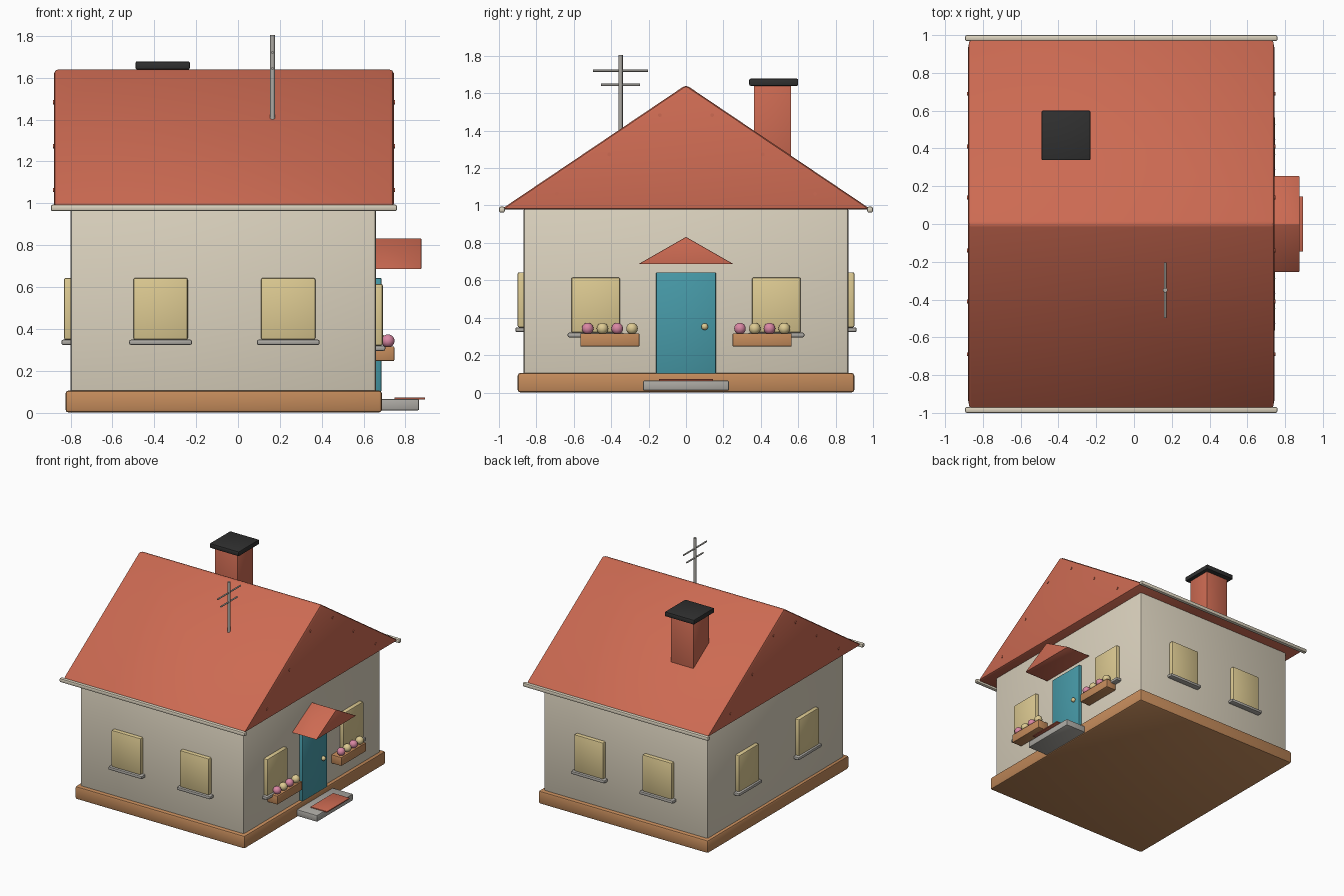
import bpy, bmesh, math
from mathutils import Matrix, Vector

if "Cube" in bpy.data.objects:
    bpy.data.objects.remove(bpy.data.objects["Cube"])


def material(name, r, g, b):
    lin = [((c / 255 + 0.055) / 1.055) ** 2.4 for c in (r, g, b)]
    m = bpy.data.materials.new(name)
    m.diffuse_color = (*lin, 1)
    m.use_nodes = True
    m.node_tree.nodes["Principled BSDF"].inputs["Base Color"].default_value = m.diffuse_color
    return m


RED = material("roof red", 204, 106, 82)
WALL = material("plaster cream", 219, 210, 190)
GLASS = material("window tan", 221, 202, 146)
TEAL = material("door teal", 71, 154, 168)
WOOD = material("warm wood", 196, 139, 91)
GREY = material("stone grey", 172, 169, 163)
BLACK = material("cap black", 48, 48, 48)
PINK = material("flower pink", 217, 135, 163)


def finish(name, bm, mat, bevel=0, segments=2):
    bmesh.ops.recalc_face_normals(bm, faces=bm.faces)
    if bevel:
        bmesh.ops.bevel(bm, geom=bm.edges[:], offset=bevel, segments=segments,
                        profile=0.5, affect='EDGES', clamp_overlap=True)
    me = bpy.data.meshes.new(name)
    bm.to_mesh(me)
    bm.free()
    me.materials.append(mat)
    ob = bpy.data.objects.new(name, me)
    bpy.context.collection.objects.link(ob)
    bpy.ops.object.select_all(action='DESELECT')
    ob.select_set(True)
    bpy.context.view_layer.objects.active = ob
    bpy.ops.object.shade_smooth_by_angle(angle=math.radians(40))
    return ob


def box(name, x, y, z, mat, bevel=0):
    bm = bmesh.new()
    size = Matrix.Diagonal((abs(x[1] - x[0]), abs(y[1] - y[0]), z[1] - z[0], 1))
    centre = Matrix.Translation((sum(x) / 2, sum(y) / 2, sum(z) / 2))
    bmesh.ops.create_cube(bm, size=1, matrix=centre @ size)
    return finish(name, bm, mat, bevel)


def gable(name, x, half, z, mat, bevel):
    """Triangular prism running along x."""
    bm = bmesh.new()
    f = bm.faces.new([bm.verts.new((x[0], py, pz))
                      for py, pz in ((-half, z[0]), (half, z[0]), (0, z[1]))])
    ext = bmesh.ops.extrude_face_region(bm, geom=[f])["geom"]
    bmesh.ops.translate(bm, vec=(x[1] - x[0], 0, 0),
                        verts=[v for v in ext if isinstance(v, bmesh.types.BMVert)])
    return finish(name, bm, mat, bevel)


def rod(name, a, b, r, mat):
    a, b = Vector(a), Vector(b)
    bm = bmesh.new()
    rot = (b - a).to_track_quat('Z', 'Y').to_matrix().to_4x4()
    bmesh.ops.create_cone(bm, cap_ends=True, segments=16, radius1=r, radius2=r,
                          depth=(b - a).length,
                          matrix=Matrix.Translation((a + b) / 2) @ rot)
    return finish(name, bm, mat)


def ball(name, centre, r, mat):
    bm = bmesh.new()
    bmesh.ops.create_uvsphere(bm, u_segments=20, v_segments=12, radius=r,
                              matrix=Matrix.Translation(centre))
    return finish(name, bm, mat)


def window(name, axis, sign, wall, along, z0):
    """Pane and sill on the wall plane: axis 0 = x wall, 1 = y wall."""
    def plate(part, half, out, z, mat, bevel):
        depth = sorted((wall - sign * 0.02, wall + sign * out))
        span = (along - half, along + half)
        x, y = (depth, span) if axis == 0 else (span, depth)
        box(f"{name}_{part}", x, y, z, mat, bevel)
    plate("pane", 0.13, 0.032, (z0, z0 + 0.295), GLASS, 0.009)
    plate("sill", 0.15, 0.044, (z0 - 0.025, z0), GREY, 0.008)


# Foundation and walls
box("foundation", (-0.825, 0.688), (-0.9, 0.9), (0, 0.105), WOOD, 0.015)
box("walls", (-0.8, 0.66), (-0.868, 0.868), (0.004, 0.99), WALL, 0.015)

# Main roof, beam ends and gutters
gable("roof", (-0.88, 0.745), 0.99, (0.978, 1.645), RED, 0.02)
for s in (-1, 1):
    for i, (y, z) in enumerate(((0.69, 1.063), (0.41, 1.273), (0.14, 1.483))):
        rod(f"roof_beam_{i}", (-0.885, s * y, z), (0.75, s * y, z), 0.01, RED)
    box("gutter", (-0.895, 0.76), (s * 0.968, s * 1.0), (0.962, 0.994), WALL, 0.01)

# Chimney
box("chimney", (-0.46, -0.26), (0.364, 0.562), (1.15, 1.65), RED, 0.003)
box("chimney_cap", (-0.49, -0.23), (0.338, 0.6), (1.64, 1.678), BLACK, 0.007)

# Roof aerial
rod("aerial_pole", (0.165, -0.35, 1.385), (0.165, -0.35, 1.805), 0.012, GREY)
for z, half in ((1.72, 0.147), (1.645, 0.105)):
    rod("aerial_bar", (0.165, -0.35 - half, z), (0.165, -0.35 + half, z), 0.006, GREY)

# Windows on all four walls
for s in (-1, 1):
    for x in (-0.37, 0.24):
        window("long_side_window", 1, s, s * 0.868, x, 0.348)
    window("end_window", 0, -1, -0.8, s * 0.38, 0.348)
    window("door_side_window", 0, 1, 0.66, s * 0.483, 0.32)

# Door, knob, canopy, step and mat
box("door", (0.64, 0.686), (-0.16, 0.16), (0.1, 0.643), TEAL, 0.006)
ball("door_knob", (0.692, 0.1, 0.352), 0.018, GLASS)
gable("door_canopy", (0.64, 0.877), 0.255, (0.686, 0.832), RED, 0.004)
box("doorstep", (0.64, 0.866), (-0.23, 0.23), (0.01, 0.064), GREY, 0.008)
box("doormat", (0.747, 0.895), (-0.145, 0.145), (0.062, 0.071), RED, 0.002)

# Flower boxes with alternating blooms
for s in (-1, 1):
    c = s * 0.407
    box("flower_box", (0.655, 0.747), (c - 0.158, c + 0.158), (0.246, 0.316), WOOD, 0.005)
    for i in range(4):
        ball("flower", (0.717, c + (i - 1.5) * 0.079, 0.342), 0.031, GLASS if i % 2 else PINK)
